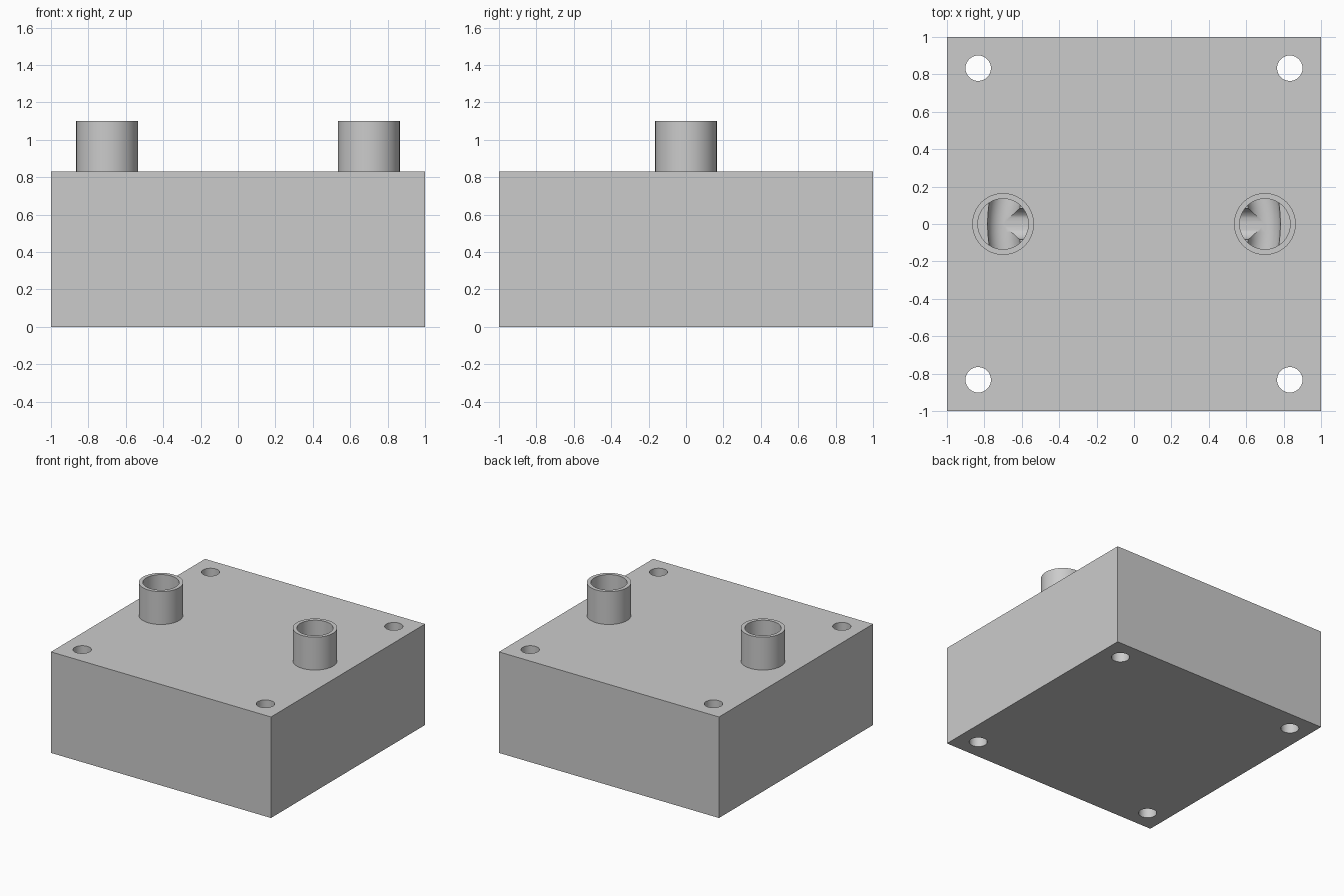
import bpy
import math

cube = bpy.data.objects.get("Cube")
if cube:
    bpy.data.objects.remove(cube, do_unlink=True)

BLOCK_H = 0.83
TUBE_TOP = 1.10
PORT_X = 0.7
BORE_R = 0.135
CHANNEL_Z = BLOCK_H / 2

grey = bpy.data.materials.new("plain grey")
grey.use_nodes = True
GREY = (0.6, 0.6, 0.6, 1)
grey.diffuse_color = GREY
grey.node_tree.nodes["Principled BSDF"].inputs["Base Color"].default_value = GREY


def finish(name):
    obj = bpy.context.object
    obj.name = name
    obj.data.materials.append(grey)
    return obj


def cylinder(name, radius, x, y, z0, z1):
    bpy.ops.mesh.primitive_cylinder_add(vertices=64, radius=radius, depth=z1 - z0,
                                        location=(x, y, (z0 + z1) / 2))
    return finish(name)


def cut(target, cutter):
    mod = target.modifiers.new("cut", "BOOLEAN")
    mod.operation = "DIFFERENCE"
    mod.solver = "EXACT"
    mod.object = cutter
    bpy.context.view_layer.objects.active = target
    bpy.ops.object.modifier_apply(modifier=mod.name)
    bpy.data.objects.remove(cutter, do_unlink=True)


def smooth(obj):
    bpy.ops.object.select_all(action="DESELECT")
    obj.select_set(True)
    bpy.context.view_layer.objects.active = obj
    bpy.ops.object.shade_smooth_by_angle(angle=math.radians(30))


# Main block
bpy.ops.mesh.primitive_cube_add(size=1, location=(0, 0, BLOCK_H / 2))
block = finish("block")
block.scale = (2, 2, BLOCK_H)
bpy.ops.object.transform_apply(location=True, rotation=False, scale=True)

# Through holes at the corners
for x in (-0.833, 0.833):
    for y in (-0.833, 0.833):
        cut(block, cylinder("corner_hole", 0.068, x, y, -0.1, BLOCK_H + 0.1))

# Internal ring channel with a straight channel across it
bpy.ops.mesh.primitive_torus_add(major_radius=PORT_X, minor_radius=0.083,
                                 major_segments=96, minor_segments=32,
                                 location=(0, 0, CHANNEL_Z))
cut(block, finish("ring_channel"))
bpy.ops.mesh.primitive_cylinder_add(vertices=32, radius=0.083, depth=2 * PORT_X,
                                    location=(0, 0, CHANNEL_Z),
                                    rotation=(0, math.pi / 2, 0))
cut(block, finish("cross_channel"))

# Vertical bores and their port tubes
for side, x in (("right", -PORT_X), ("left", PORT_X)):
    cut(block, cylinder("bore", BORE_R, x, 0, CHANNEL_Z, BLOCK_H + 0.1))
    tube = cylinder(side + "_port_tube", 0.165, x, 0, BLOCK_H, TUBE_TOP)
    cut(tube, cylinder("tube_bore", BORE_R, x, 0, BLOCK_H - 0.1, TUBE_TOP + 0.1))
    smooth(tube)
smooth(block)
